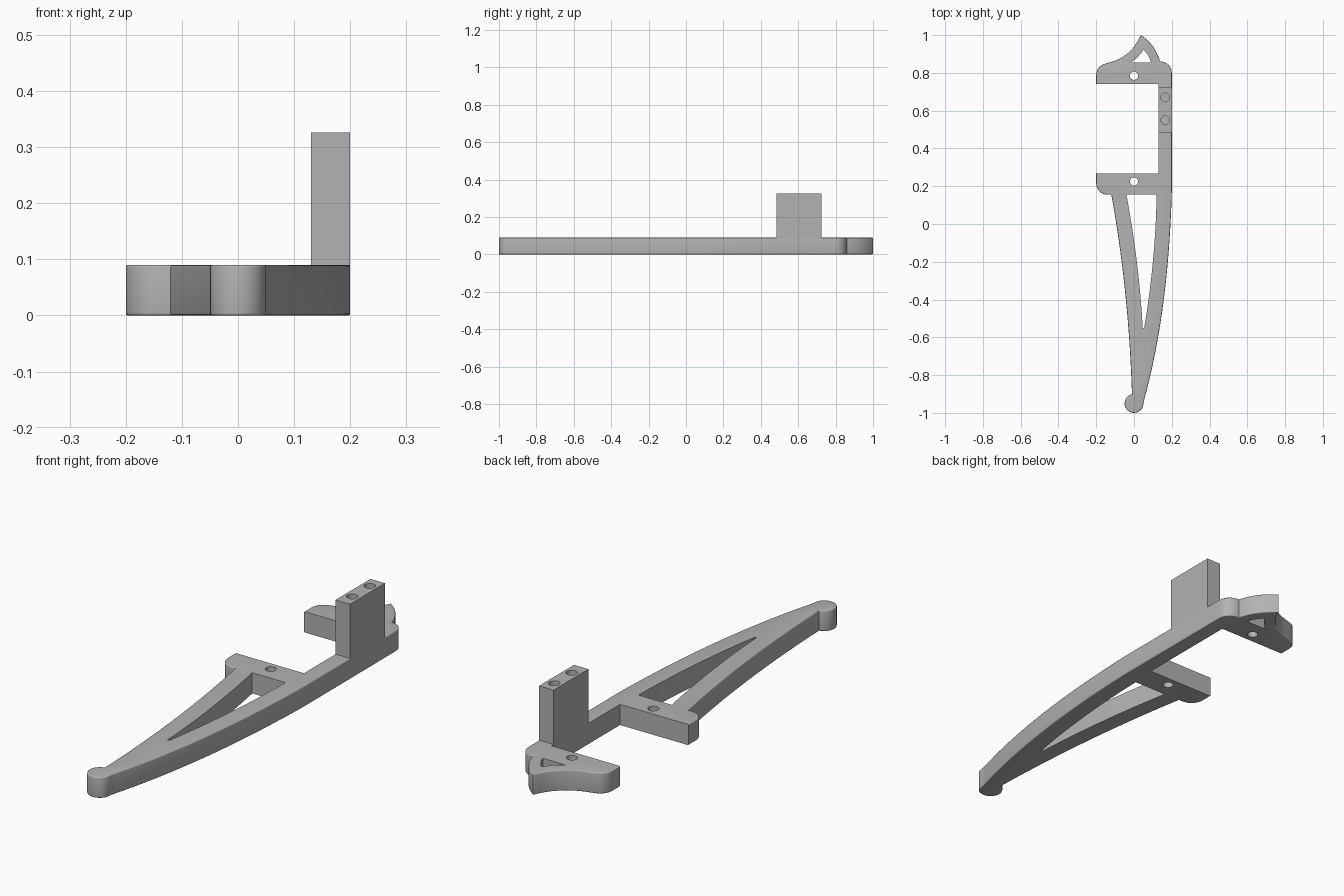
import bpy, bmesh, math
from mathutils import Vector

if "Cube" in bpy.data.objects:
    bpy.data.objects.remove(bpy.data.objects["Cube"])

THICK = 0.09
grey = bpy.data.materials.new("light grey")
grey.diffuse_color = (0.45, 0.45, 0.45, 1)
grey.use_nodes = True
grey.node_tree.nodes["Principled BSDF"].inputs["Base Color"].default_value = grey.diffuse_color


def bow(start, through, end, n=14):
    """Points of a smooth curve from start to end through a middle point."""
    a, m, b = Vector(start), Vector(through), Vector(end)
    c = 2 * m - (a + b) / 2
    return [tuple(a * (1 - t) ** 2 + c * 2 * t * (1 - t) + b * t * t)
            for t in (i / n for i in range(n + 1))]


def arc(cx, cy, r, a0, a1, n=8):
    angles = [math.radians(a0 + (a1 - a0) * i / n) for i in range(n + 1)]
    return [(cx + r * math.cos(a), cy + r * math.sin(a)) for a in angles]


def prism(name, points, z0, z1):
    """Extrude a flat outline between two heights."""
    bm = bmesh.new()
    face = bm.faces.new([bm.verts.new((x, y, z0)) for x, y in points])
    top = bmesh.ops.extrude_face_region(bm, geom=[face])["geom"]
    moved = [v for v in top if isinstance(v, bmesh.types.BMVert)]
    bmesh.ops.translate(bm, verts=moved, vec=(0, 0, z1 - z0))
    bmesh.ops.recalc_face_normals(bm, faces=bm.faces[:])
    mesh = bpy.data.meshes.new(name)
    bm.to_mesh(mesh)
    bm.free()
    ob = bpy.data.objects.new(name, mesh)
    bpy.context.collection.objects.link(ob)
    mesh.materials.append(grey)
    return ob


def cut(target, name, points, z0, z1):
    """Cut a prism-shaped opening out of a part."""
    tool = prism(name, points, z0, z1)
    tool.hide_render = True
    tool.hide_set(True)
    tool.display_type = 'WIRE'
    mod = target.modifiers.new(name, 'BOOLEAN')
    mod.operation = 'DIFFERENCE'
    mod.solver = 'EXACT'
    mod.object = tool


def soften(ob, height, width):
    """Round the outer rim at one height, leaving the straight gap sharp."""
    bm = bmesh.new()
    bm.from_mesh(ob.data)
    rim = []
    for e in bm.edges:
        mid = (e.verts[0].co + e.verts[1].co) / 2
        level = all(abs(v.co.z - height) < 1e-4 for v in e.verts)
        gap = 0.26 < mid.y < 0.75 and mid.x < 0.15 and mid.x > -0.199
        if level and not gap:
            rim.append(e)
    bmesh.ops.bevel(bm, geom=rim, offset=width, segments=4, profile=0.5,
                    affect='EDGES', clamp_overlap=True)
    bm.to_mesh(ob.data)
    bm.free()


# Flat frame: ball tip, bowed spine, hooked head and two crossbars
outline = arc(0, -0.95, 0.05, 100, 365, 20)
outline += bow((0.055, -0.925), (0.155, -0.42), (0.2, 0.17), 20)
outline += arc(0.14, 0.80, 0.06, 0, 82)
outline += bow((0.138, 0.861), (0.10, 0.94), (0.037, 1.0), 10)
outline += bow((0.034, 0.997), (-0.035, 0.902), (-0.14, 0.853), 12)
outline += arc(-0.14, 0.79, 0.06, 100, 180)
outline += [(-0.2, 0.74), (0.13, 0.74), (0.13, 0.268), (-0.2, 0.268)]
outline += arc(-0.14, 0.215, 0.06, 180, 270)
outline += bow((-0.12, 0.155), (-0.047, -0.36), (-0.011, -0.895), 20)
frame = prism("frame", outline, 0, THICK)
soften(frame, 0, 0.012)
soften(frame, THICK, 0.005)

# Openings through the frame
leg_gap = bow((-0.04, 0.155), (0.015, -0.2), (0.046, -0.55))
leg_gap += bow((0.054, -0.55), (0.1, -0.2), (0.12, 0.155))
cut(frame, "leg_opening", leg_gap, -0.1, 0.2)
head_gap = bow((0.09, 0.855), (0.076, 0.89), (0.05, 0.922), 6)
head_gap += bow((0.046, 0.918), (0.02, 0.885), (-0.016, 0.855), 6)
cut(frame, "head_opening", head_gap, -0.1, 0.2)
for label, y in (("upper", 0.785), ("lower", 0.225)):
    cut(frame, label + "_bar_hole", arc(0, y, 0.022, 0, 345, 23), -0.1, 0.2)

# Upright block with two blind holes in its top
post = prism("post", [(0.13, 0.485), (0.2, 0.485), (0.2, 0.725), (0.13, 0.725)], 0.08, 0.326)
for label, y in (("front", 0.55), ("back", 0.67)):
    cut(post, label + "_post_hole", arc(0.165, y, 0.023, 0, 345, 23), 0.13, 0.4)

for ob in (frame, post):
    bpy.ops.object.select_all(action='DESELECT')
    bpy.context.view_layer.objects.active = ob
    ob.select_set(True)
    for mod in list(ob.modifiers):
        bpy.ops.object.modifier_apply(modifier=mod.name)
    bpy.ops.object.shade_smooth_by_angle(angle=math.radians(30))

# The cutting shapes are no longer needed
for ob in [o for o in bpy.context.collection.objects if o.name.endswith(("_hole", "_opening"))]:
    bpy.data.objects.remove(ob)
